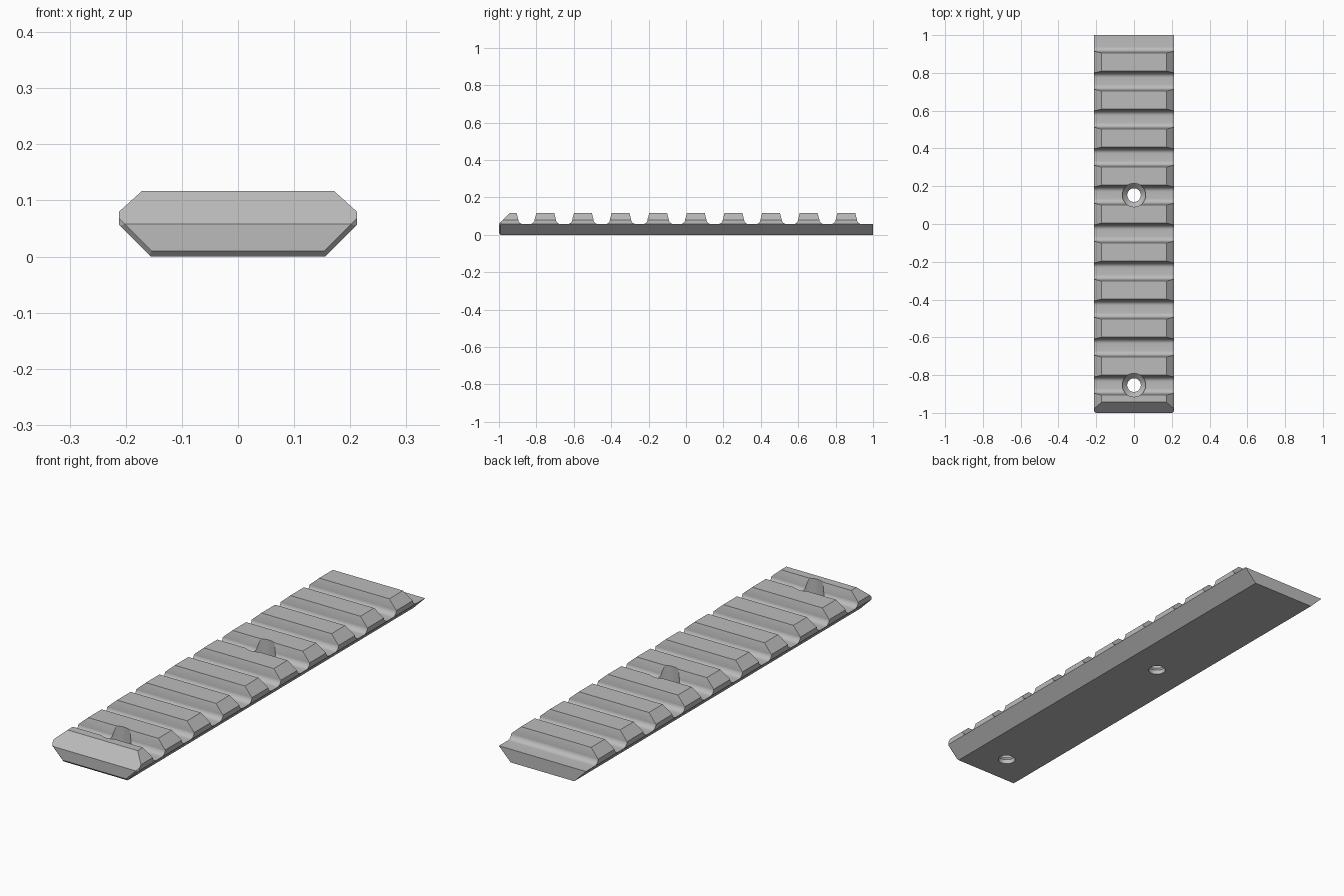
import bpy, bmesh, math
from mathutils import Vector

if "Cube" in bpy.data.objects:
    bpy.data.objects.remove(bpy.data.objects["Cube"], do_unlink=True)

PITCH = 0.2012          # slot spacing
FIRST = -0.853          # centre of the front slot
FLOOR, TOP = 0.058, 0.117

metal = bpy.data.materials.new("matte_grey_metal")
metal.use_nodes = True
grey = (0.5, 0.5, 0.5, 1)
metal.diffuse_color = grey
metal.node_tree.nodes["Principled BSDF"].inputs["Base Color"].default_value = grey


def prism(bm, points, offset):
    """Extrude a closed outline of 3D points along an offset."""
    face = bm.faces.new([bm.verts.new(p) for p in points])
    new = bmesh.ops.extrude_face_region(bm, geom=[face])["geom"]
    bmesh.ops.translate(bm, vec=offset, verts=[v for v in new if isinstance(v, bmesh.types.BMVert)])


def lathe(bm, profile, centre_y, sides=40):
    """Closed turned solid from (radius, height) pairs."""
    rings = [[bm.verts.new((r * math.cos(a), centre_y + r * math.sin(a), z))
              for a in (math.tau * i / sides for i in range(sides))] for r, z in profile]
    for low, high in zip(rings, rings[1:]):
        for i in range(sides):
            j = (i + 1) % sides
            bm.faces.new((low[i], low[j], high[j], high[i]))
    bm.faces.new(rings[0])
    bm.faces.new(rings[-1])


def make_object(name, bm):
    bmesh.ops.recalc_face_normals(bm, faces=bm.faces)
    mesh = bpy.data.meshes.new(name)
    bm.to_mesh(mesh)
    bm.free()
    mesh.materials.append(metal)
    obj = bpy.data.objects.new(name, mesh)
    bpy.context.collection.objects.link(obj)
    return obj


# Rail body: angled cross-section running front to back
bm = bmesh.new()
half = [(0.155, 0), (0.212, 0.057), (0.212, 0.08), (0.171, TOP)]
section = half + [(-x, z) for x, z in reversed(half)]
prism(bm, [(x, -1, z) for x, z in section], (0, 2, 0))

# Front end: large top chamfer, then small bevels on the sides and underside
cuts = [((0, -1, FLOOR), (0, -1, 0.97)),
        ((0, -1, 0.01), (0, -1, -1))]
for s in (1, -1):
    cuts += [((s * 0.202, -1, 0.07), (s, -1, 0)),
             ((s * 0.201, -1, 0.057), (s * 0.7, -1, -0.7))]
for point, normal in cuts:
    geom = bm.verts[:] + bm.edges[:] + bm.faces[:]
    bmesh.ops.bisect_plane(bm, geom=geom, plane_co=point,
                           plane_no=Vector(normal).normalized(), clear_outer=True)
    bmesh.ops.holes_fill(bm, edges=[e for e in bm.edges if e.is_boundary])
rail = make_object("rail", bm)

# Cross slots: sloped walls with rounded corners at the floor
bm = bmesh.new()
R = 0.025
wall = [(0.0555, TOP + 0.01), (0.053, TOP)]
wall += [(0.019 + R * math.cos(a), FLOOR + R - R * math.sin(a))
         for a in (math.radians(d) for d in range(0, 91, 10))]
for i in range(10):
    y = FIRST + i * PITCH
    left = [(-0.3, y - w, z) for w, z in wall]
    if i < 9:
        right = [(-0.3, y + w, z) for w, z in reversed(wall)]
    else:               # the rear slot runs out through the end
        right = [(-0.3, 1.1, FLOOR), (-0.3, 1.1, TOP + 0.01)]
    prism(bm, left + right, (0.6, 0, 0))
slots = make_object("slot_cutter", bm)

# Two countersunk screw holes, centred in slots
bm = bmesh.new()
for i in (0, 5):
    lathe(bm, [(0.036, -0.05), (0.036, 0.02), (0.062, 0.046), (0.062, 0.2)], FIRST + i * PITCH)
holes = make_object("screw_hole_cutter", bm)

# Cut, then discard the cutters
bpy.context.view_layer.objects.active = rail
rail.select_set(True)
for cutter in (slots, holes):
    cutter.hide_render = True
    mod = rail.modifiers.new("cut", 'BOOLEAN')
    mod.operation, mod.solver, mod.object = 'DIFFERENCE', 'EXACT', cutter
    bpy.ops.object.modifier_apply(modifier=mod.name)
    bpy.data.objects.remove(cutter, do_unlink=True)

bpy.ops.object.shade_smooth_by_angle(angle=math.radians(25))
